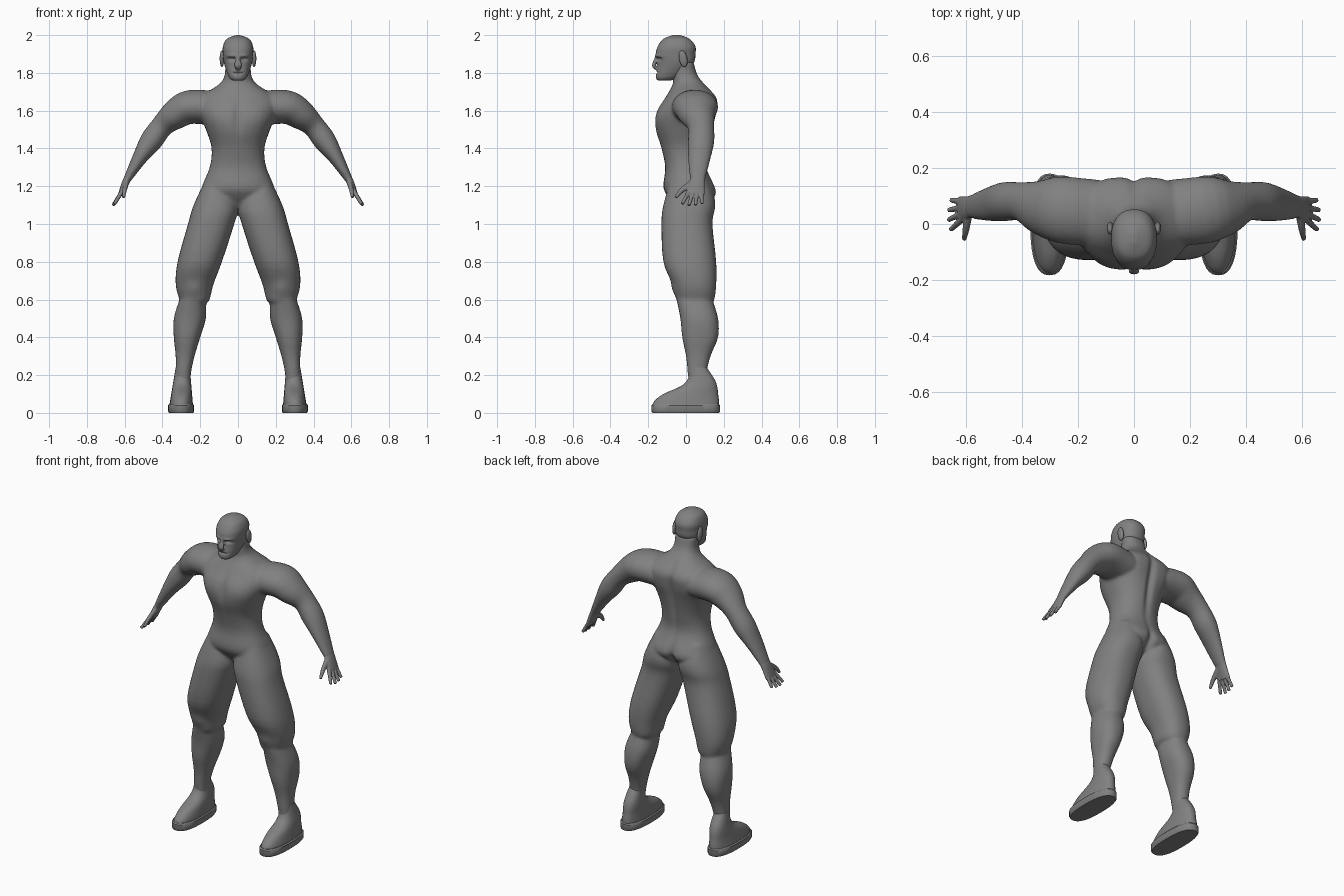
import bpy
import bmesh
import math
from mathutils import Matrix, Vector

cube = bpy.data.objects.get("Cube")
if cube:
    bpy.data.objects.remove(cube)

tone = 0.22
grey = bpy.data.materials.new("matte_grey")
grey.use_nodes = True
grey.diffuse_color = (tone, tone, tone, 1)
grey.node_tree.nodes["Principled BSDF"].inputs["Base Color"].default_value = grey.diffuse_color


def spline(before, start, end, after, t):
    """Catmull-Rom value between start and end."""
    slope_in = (end - before) / 2
    slope_out = (after - start) / 2
    rise = end - start
    bend = 3 * rise - 2 * slope_in - slope_out
    twist = slope_in + slope_out - 2 * rise
    return start + t * (slope_in + t * (bend + t * twist))


def blend(rows, steps=4):
    """Fill in smooth rows between the given rows."""
    filled = []
    padded = [rows[0], *rows, rows[-1]]
    for group in zip(padded, padded[1:], padded[2:], padded[3:]):
        for step in range(steps):
            filled.append([spline(*values, step / steps) for values in zip(*group)])
    filled.append(rows[-1])
    return filled


def skin(bm, frames, power, sides=32):
    """Skin superellipse rings given as centre, first axis and second axis."""
    rings = []
    for centre, first, second in frames:
        ring = []
        for k in range(sides):
            angle = math.tau * k / sides
            across, along = [math.copysign(abs(part) ** (2 / power), part)
                             for part in (math.cos(angle), math.sin(angle))]
            ring.append(bm.verts.new(centre + first * across + second * along))
        rings.append(ring)
    for low, high in zip(rings, rings[1:]):
        for k in range(sides):
            bm.faces.new((low[k - 1], low[k], high[k], high[k - 1]))
    bm.faces.new(rings[0])
    bm.faces.new(rings[-1])


def stack(bm, rows, side=1, power=2.3):
    """Level rings: height, inner and outer x, front and back y."""
    frames = []
    for height, inner, outer, front, back in rows:
        centre = Vector((side * (inner + outer), front + back, 2 * height)) / 2
        frames.append((centre, Vector((outer - inner, 0, 0)) / 2,
                       Vector((0, back - front, 0)) / 2))
    skin(bm, frames, power)


def limb(bm, rows, side=1):
    """Rings across a path: x, y, z, half thickness, half breadth."""
    rows = blend(rows)
    points = [Vector((side * x, y, z)) for x, y, z, *sizes in rows]
    befores = [points[0]] + points[:-1]
    afters = points[1:] + [points[-1]]
    frames = []
    for point, before, after, row in zip(points, befores, afters, rows):
        along = (after - before).normalized()
        thick = Vector((0, 1, 0)).cross(along).normalized()
        frames.append((point, thick * row[-2], along.cross(thick) * row[-1]))
    skin(bm, frames, 2)


def sculpt(mesh, forms, depth):
    """Push soft forms out or in, alike on both sides: x, y, z, width, height, amount."""
    pushes = []
    for vertex in mesh.vertices:
        x, y, z = vertex.co
        push = 0
        for form_x, form_y, form_z, width, height, amount in forms:
            distance = Vector(((abs(x) - form_x) / width, (y - form_y) / depth,
                               (z - form_z) / height))
            push += amount * math.exp(-distance.length_squared)
        pushes.append(vertex.normal * push)
    for vertex, push in zip(mesh.vertices, pushes):
        vertex.co += push


def finish(name, bm, voxel=0, relax=0, forms=(), depth=1):
    """Make the object, fuse its shells if asked, sculpt it and shade it."""
    bmesh.ops.recalc_face_normals(bm, faces=bm.faces)
    mesh = bpy.data.meshes.new(name)
    bm.to_mesh(mesh)
    bm.free()
    obj = bpy.data.objects.new(name, mesh)
    bpy.context.collection.objects.link(obj)
    bpy.ops.object.select_all(action='DESELECT')
    obj.select_set(True)
    bpy.context.view_layer.objects.active = obj
    if voxel:
        fuse = obj.modifiers.new("fuse", 'REMESH')
        fuse.mode = 'VOXEL'
        fuse.voxel_size = voxel
        soften = obj.modifiers.new("soften", 'SMOOTH')
        soften.iterations = relax
        bpy.ops.object.modifier_apply(modifier=fuse.name)
        bpy.ops.object.modifier_apply(modifier=soften.name)
    sculpt(obj.data, forms, depth)
    obj.data.materials.clear()
    obj.data.materials.append(grey)
    bpy.ops.object.shade_smooth_by_angle(angle=math.radians(40))


def symmetric(rows):
    """Turn height, half width, front, back into level rings about the middle."""
    return blend([(height, -half, half, front, back) for height, half, front, back in rows])


# Torso and neck
body = bmesh.new()
torso = [(1.09, .05, -.05, .1), (1.15, .18, -.1, .15), (1.2, .19, -.12, .15),
         (1.3, .15, -.11, .11), (1.4, .14, -.13, .12), (1.5, .17, -.16, .14),
         (1.6, .21, -.15, .16), (1.67, .2, -.11, .16), (1.74, .1, -.07, .1),
         (1.79, .07, -.07, .06), (1.86, .07, -.06, .04)]
stack(body, symmetric(torso))

# Thighs ending in a trouser cuff, then calves and arms
thigh = [(1.24, .05, .17, -.08, .11), (1.1, 0, .235, -.12, .15), (1, .02, .265, -.13, .14),
         (.8, .085, .32, -.12, .16), (.68, .13, .33, -.07, .16), (.6, .15, .31, -.05, .15),
         (.58, .17, .3, -.04, .13)]
calf = [(.6, .17, .31, -.05, .14), (.5, .17, .34, -.03, .17), (.4, .2, .34, -.02, .17),
        (.3, .23, .33, 0, .13), (.2, .25, .33, .01, .11), (.1, .25, .33, .02, .13)]
arm = [(.1, .03, 1.61, .09, .11), (.25, .05, 1.62, .09, .12), (.33, .06, 1.58, .08, .1),
       (.4, .08, 1.52, .06, .07), (.46, .08, 1.44, .06, .07), (.52, .07, 1.35, .04, .06),
       (.59, .06, 1.23, .02, .04)]
for side in (1, -1):
    stack(body, blend(thigh), side)
    stack(body, blend(calf), side)
    limb(body, arm, side)

# Chest, breastbone, spine, shoulder blade, buttock, cleft, knee
muscles = [(.1, -.15, 1.56, .08, .06, .01), (0, -.16, 1.57, .02, .1, -.01),
           (0, .16, 1.5, .02, .2, -.02), (.11, .16, 1.6, .07, .08, .01),
           (.09, .15, 1.14, .07, .06, .01), (0, .15, 1.13, .02, .07, -.02),
           (.23, -.06, .66, .04, .04, .01)]
finish("body", body, .009, 6, muscles, .07)

# Head and nose
head = bmesh.new()
skull = [(1.76, .03, -.15, -.08), (1.78, .05, -.16, -.03), (1.85, .074, -.15, .04),
         (1.9, .08, -.16, .05), (1.94, .08, -.15, .05), (1.98, .06, -.12, .02),
         (2, .01, -.07, -.03)]
stack(head, symmetric(skull))
limb(head, [(0, -.15, 1.89, .01, .01), (0, -.17, 1.84, .02, .01), (0, -.15, 1.82, .01, .01)])

# Eye socket, brow, mouth
face = [(.034, -.15, 1.872, .02, .01, -.014), (.03, -.15, 1.89, .03, .01, .007),
        (0, -.16, 1.802, .03, .004, -.008)]
finish("head", head, .004, 4, face, .03)

for side, label in ((1, "left"), (-1, "right")):
    # Palm, four evenly spread fingers and the thumb
    hand = bmesh.new()
    limb(hand, [(.56, .07, 1.28, .02, .04), (.59, .06, 1.23, .02, .04),
                (.62, .05, 1.16, .014, .05)], side)
    for finger in range(4):
        root = .02 + .02 * finger
        tip = .035 * finger - .02
        curl = .008 * abs(finger - 1.4)
        limb(hand, [(.61, root, 1.18, .012, .012),
                    (.665 - curl, tip, 1.095 + curl, .009, .009)], side)
    limb(hand, [(.59, .04, 1.22, .014, .02), (.6, -.02, 1.18, .012, .014),
                (.606, -.055, 1.14, .008, .008)], side)
    finish(label + "_hand", hand, .004, 3)

    # Ear
    ear = bmesh.new()
    place = (Matrix.Translation((side * .085, -.015, 1.875)) @ Matrix.Rotation(.2, 4, 'X')
             @ Matrix.Diagonal((.012, .022, .045, 1)))
    bmesh.ops.create_uvsphere(ear, u_segments=20, v_segments=12, radius=1, matrix=place)
    finish(label + "_ear", ear)

    # Shoe upper, drawn in towards the ankle
    shoe = bmesh.new()
    upper = [(.03, -.175, .175), (.06, -.17, .175), (.1, -.12, .17), (.14, -.03, .165),
             (.18, .01, .15), (.24, .02, .11)]
    stack(shoe, blend([(height, .235 + height / 12, .37 - height / 6, front, back)
                       for height, front, back in upper]), side)
    finish(label + "_shoe", shoe)

    # Sole with eased edges
    sole = bmesh.new()
    edges = ((0, .005), (.008, 0), (.04, 0), (.047, .006))
    stack(sole, [(height, .232 + inset, .37 - inset, inset - .183, .18 - inset)
                 for height, inset in edges], side, 2.5)
    finish(label + "_sole", sole)
